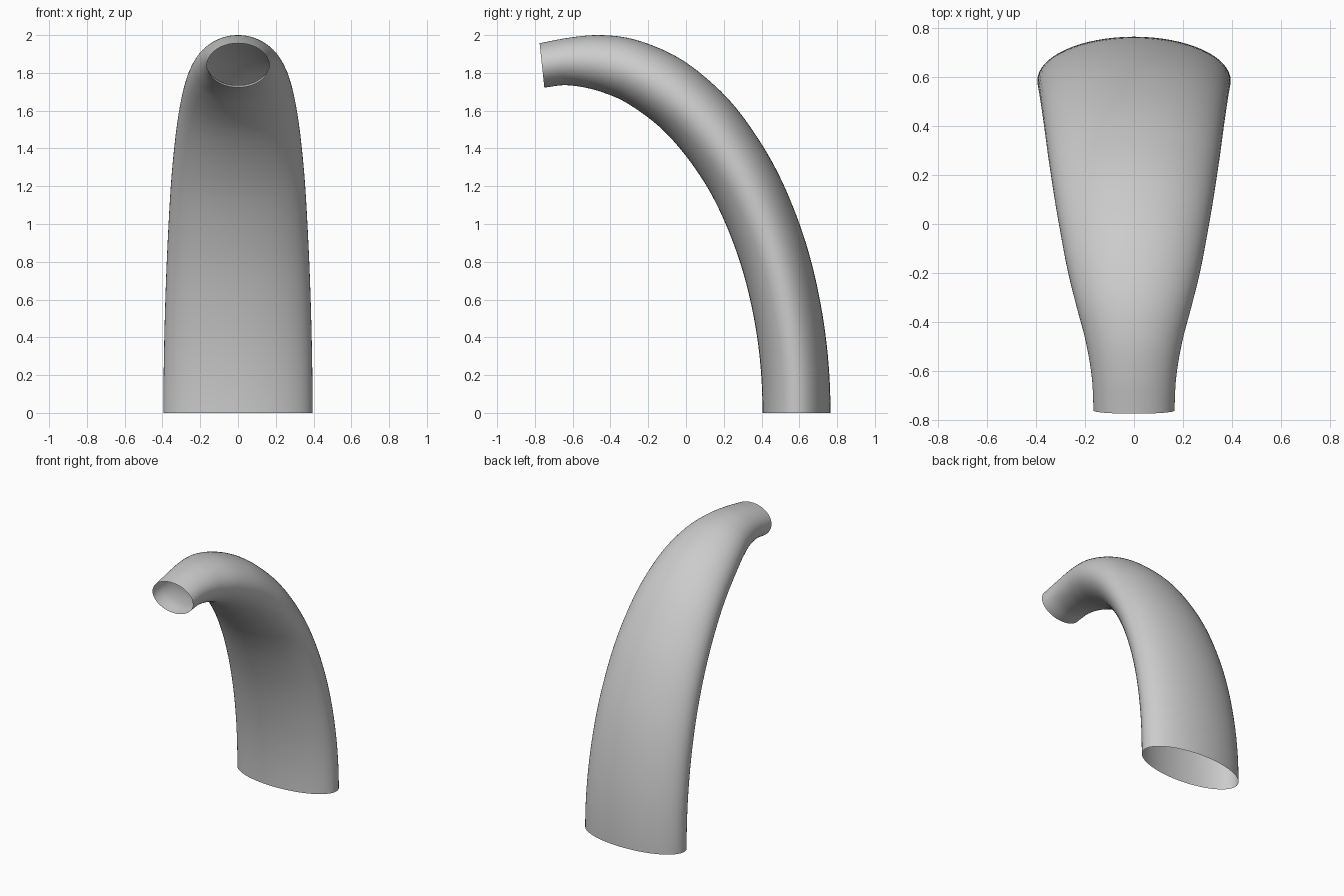
import bpy, math
from mathutils import Vector

if "Cube" in bpy.data.objects:
    bpy.data.objects.remove(bpy.data.objects["Cube"])

# Paired side-profile points: back y, back z, front y, front z, half width
STATIONS = [
    (0.723, -0.518, 0.369, -0.449, 0.388),   # phantom, gives a vertical start
    (0.765, 0.0, 0.405, 0.0, 0.395),
    (0.723, 0.518, 0.369, 0.449, 0.388),
    (0.601, 1.000, 0.262, 0.868, 0.371),
    (0.406, 1.414, 0.093, 1.227, 0.346),
    (0.153, 1.732, -0.128, 1.503, 0.308),
    (-0.102, 1.913, -0.313, 1.640, 0.266),
    (-0.290, 1.981, -0.395, 1.680, 0.233),
    (-0.460, 2.000, -0.510, 1.717, 0.196),
    (-0.620, 1.986, -0.640, 1.735, 0.172),
    (-0.775, 1.957, -0.750, 1.722, 0.165),
]
STEPS, SIDES = 10, 64
P = [Vector(s) for s in STATIONS]
T = [0.0]
for a, b in zip(P, P[1:]):
    T.append(T[-1] + (b - a).length)


def slope(i):
    # three-point derivative for uneven spacing
    if i == len(P) - 1:
        return (P[i] - P[i - 1]) / (T[i] - T[i - 1])
    h0, h1 = T[i] - T[i - 1], T[i + 1] - T[i]
    return ((P[i] - P[i - 1]) / h0 * h1 + (P[i + 1] - P[i]) / h1 * h0) / (h0 + h1)


def hermite(i, u):
    h = T[i + 1] - T[i]
    return (P[i] * (2*u**3 - 3*u**2 + 1) + slope(i) * h * (u**3 - 2*u**2 + u)
            + P[i + 1] * (3*u**2 - 2*u**3) + slope(i + 1) * h * (u**3 - u**2))


sections = [hermite(i, k / STEPS) for i in range(1, len(P) - 1) for k in range(STEPS)]
sections.append(P[-1])

# Curved open tube: loft elliptical sections
verts, faces = [], []
for by, bz, fy, fz, w in sections:
    back, front = Vector((0, by, bz)), Vector((0, fy, fz))
    mid, half = (back + front) / 2, (back - front) / 2
    for k in range(SIDES):
        a = math.tau * k / SIDES
        verts.append(mid + half * math.sin(a) + Vector((w * math.cos(a), 0, 0)))
for r in range(len(sections) - 1):
    for k in range(SIDES):
        n = (k + 1) % SIDES
        faces.append((r*SIDES + k, r*SIDES + n, (r+1)*SIDES + n, (r+1)*SIDES + k))

mesh = bpy.data.meshes.new("curved_tube")
mesh.from_pydata(verts, [], faces)
mesh.polygons.foreach_set("use_smooth", [True] * len(mesh.polygons))
mesh.update()
tube = bpy.data.objects.new("curved_tube", mesh)
bpy.context.collection.objects.link(tube)
